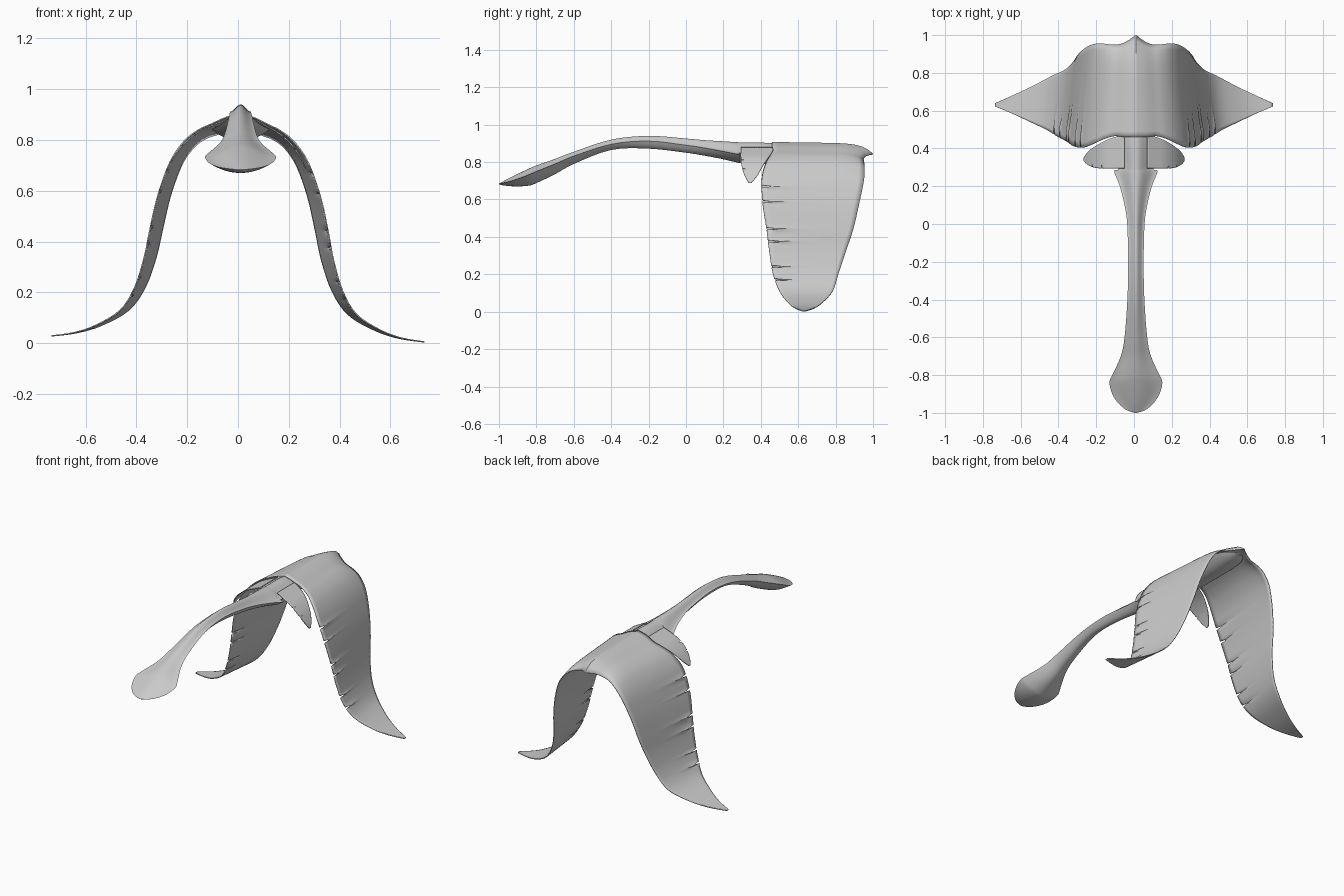
import bpy, bmesh, math

cube = bpy.data.objects.get("Cube")
if cube:
    bpy.data.objects.remove(cube)

grey = bpy.data.materials.new("light_grey")
grey.use_nodes = True
grey.diffuse_color = (0.6, 0.6, 0.6, 1)
shader = next(n for n in grey.node_tree.nodes if n.type == 'BSDF_PRINCIPLED')
shader.inputs["Base Color"].default_value = grey.diffuse_color
shader.inputs["Roughness"].default_value = 0.6

CENTRE = 0.01


def sample(rows, u):
    """Smooth (Catmull-Rom) interpolation between the rows of a station table."""
    last = len(rows) - 1
    i = min(int(u), last - 1)
    f = u - i
    a, b, c, d = (rows[max(0, min(last, i + k))] for k in (-1, 0, 1, 2))
    return [q + f / 2 * (r - p + f * (2 * p - 5 * q + 4 * r - s + f * (3 * (q - r) + s - p)))
            for p, q, r, s in zip(a, b, c, d)]


def steps(rows, per_span, slits=()):
    """Station parameters, with extra ones on and beside every slit."""
    count = (len(rows) - 1) * per_span
    extra = [s + e for s in slits for e in (-0.05, 0, 0.05)]
    even = [k / per_span for k in range(count + 1)]
    return sorted([u for u in even if all(abs(u - e) > 0.03 for e in extra)] + extra)


def add_grid(bm, points):
    grid = [[bm.verts.new(p) for p in row] for row in points]
    for r0, r1 in zip(grid, grid[1:]):
        for j in range(len(r0) - 1):
            bm.faces.new((r0[j], r0[j + 1], r1[j + 1], r1[j]))


def finish(bm, name, thickness=0):
    bmesh.ops.remove_doubles(bm, verts=bm.verts[:], dist=0.0004)
    bmesh.ops.recalc_face_normals(bm, faces=bm.faces[:])
    mesh = bpy.data.meshes.new(name)
    bm.to_mesh(mesh)
    bm.free()
    obj = bpy.data.objects.new(name, mesh)
    bpy.context.collection.objects.link(obj)
    mesh.materials.append(grey)
    if thickness:
        solid = obj.modifiers.new("thickness", 'SOLIDIFY')
        solid.thickness = thickness
        solid.offset = 0
    bpy.ops.object.select_all(action='DESELECT')
    bpy.context.view_layer.objects.active = obj
    obj.select_set(True)
    bpy.ops.object.shade_smooth_by_angle(angle=math.radians(40))
    return obj


def draped_sheet(bm, rows, side, slits, depth, splay, droop):
    """Sheet hanging sideways; each row gives x, z, front y and back y."""
    points = []
    columns = 18
    end = len(rows) - 1
    for u in steps(rows, 4, slits):
        x, z, front, back = sample(rows, u)
        t = u / end
        bow = splay * math.sin(math.pi * t)
        line = []
        for j in range(columns + 1):
            v = j / columns
            y = front + (back - front) * v
            if u in slits:
                y += depth * (1 - v) ** 4
            px = x + bow * (0.5 - v)
            pz = z - droop * max(0, 1 - x / 0.3) * (0.15 * v + v ** 10)
            line.append((side * px + CENTRE * (1 - t), y, pz - side * 0.012 * t))
        points.append(line)
    add_grid(bm, points)


# Big side flaps: x, z, front y, back y from the spine to the tip
flap_rows = [
    (0, .905, .46, 1.0), (.05, .888, .46, .967), (.1, .862, .465, .95),
    (.15, .835, .45, .95), (.2, .79, .425, .955), (.25, .71, .405, .95),
    (.295, .58, .41, .925), (.325, .45, .43, .895), (.35, .33, .445, .855),
    (.39, .21, .465, .815), (.45, .12, .5, .785), (.55, .06, .545, .73),
    (.64, .03, .585, .685), (.735, .016, .622, .64)]
bm = bmesh.new()
for side in (-1, 1):
    draped_sheet(bm, flap_rows, side, (5.3, 5.9, 7.0, 7.55, 8.65, 9.3), 0.06, 0.05, 0.055)
finish(bm, "side_flaps", 0.005)

# Small fins in front of the flaps
fin_rows = [
    (.06, .878, .295, .47), (.11, .854, .293, .46), (.16, .828, .293, .44),
    (.21, .785, .298, .41), (.245, .738, .313, .382), (.266, .7, .335, .35)]
for side, label in ((-1, "right"), (1, "left")):
    bm = bmesh.new()
    draped_sheet(bm, fin_rows, side, (2.3, 3.3), 0.025, 0, 0)
    finish(bm, label + "_small_fin", 0.005)

# Neck, head and body: y, half width, ridge z, edge z, keel z
body_rows = [
    (-1, .004, .685, .683, .681), (-.985, .05, .693, .687, .677), (-.95, .092, .712, .695, .672),
    (-.9, .125, .737, .71, .67), (-.84, .14, .765, .733, .674), (-.8, .125, .782, .75, .688),
    (-.7, .08, .817, .79, .735), (-.6, .06, .855, .832, .79), (-.4, .045, .92, .895, .865),
    (-.2, .041, .94, .912, .872), (0, .046, .926, .89, .85), (.1, .06, .917, .875, .834),
    (.2, .085, .911, .857, .815), (.28, .115, .906, .842, .796), (.295, .092, .905, .85, .796),
    (.45, .1, .902, .853, .79), (.55, .1, .885, .848, .79), (.75, .1, .875, .845, .795),
    (.88, .08, .86, .84, .808), (.95, .03, .836, .832, .825)]
bm = bmesh.new()
points = []
half = 10
for u in steps(body_rows, 4):
    y, width, ridge, edge, keel = sample(body_rows, u)
    ring = []
    for k in range(-half, half + 1):
        c = k / half
        ring.append((CENTRE + width * c, y, edge + (ridge - edge) * (1 + math.cos(math.pi * c)) / 2))
    for k in range(half - 1, -half - 1, -1):
        c = k / half
        ring.append((CENTRE + width * c, y, edge - (edge - keel) * (1 - c * c)))
    points.append(ring)
add_grid(bm, points)
bmesh.ops.remove_doubles(bm, verts=bm.verts[:], dist=0.0004)
bmesh.ops.holes_fill(bm, edges=[e for e in bm.edges if e.is_boundary])
finish(bm, "neck_and_body")
